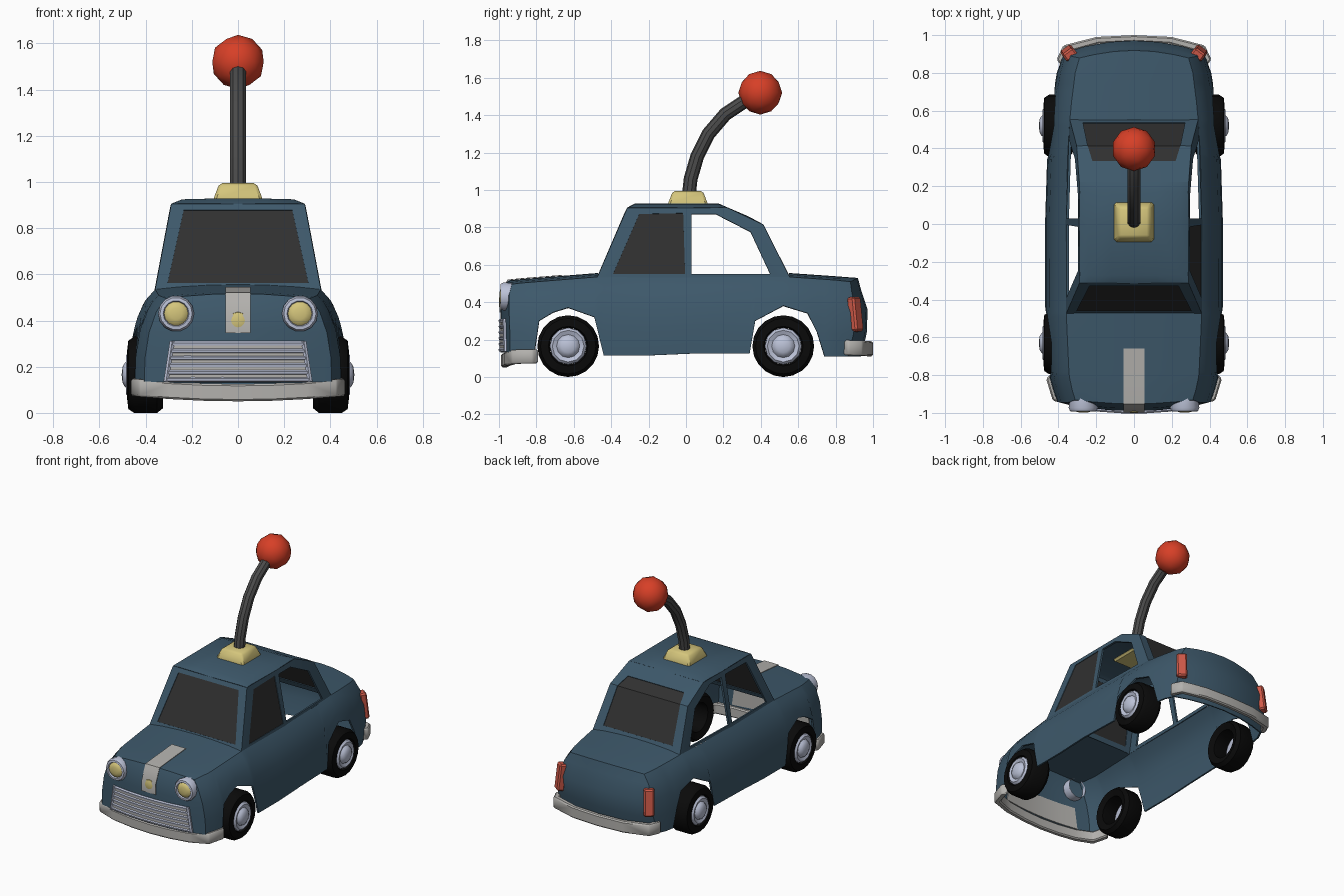
import bpy, bmesh, math
from mathutils import Matrix, Vector

if "Cube" in bpy.data.objects:
    bpy.data.objects.remove(bpy.data.objects["Cube"])


def material(name, color):
    m = bpy.data.materials.new(name)
    m.use_nodes = True
    m.diffuse_color = (*color, 1)
    m.node_tree.nodes["Principled BSDF"].inputs["Base Color"].default_value = (*color, 1)
    return m


blue = material("body blue", (.047, .098, .145))
dark = material("dark glass", (.03, .03, .03))
red = material("bright red", (.68, .05, .02))
coral = material("tail light red", (.62, .1, .065))
yellow = material("pale yellow", (.66, .56, .2))
grey = material("light grey", (.45, .44, .42))
chrome = material("cool chrome", (.5, .54, .68))
black = material("tyre black", (.003, .003, .003))
rubber = material("rod grey", (.07, .07, .07))
parts = []


def finish(name, bm, mat, mirror=False, thick=0, bevel=0):
    bmesh.ops.remove_doubles(bm, verts=bm.verts, dist=.0005)
    bmesh.ops.recalc_face_normals(bm, faces=bm.faces)
    me = bpy.data.meshes.new(name)
    bm.to_mesh(me)
    bm.free()
    ob = bpy.data.objects.new(name, me)
    bpy.context.collection.objects.link(ob)
    me.materials.append(mat)
    if mirror:
        ob.modifiers.new("Mirror", "MIRROR")
    if thick:
        s = ob.modifiers.new("Solidify", "SOLIDIFY")
        s.thickness, s.offset = thick, 0
    if bevel:
        ob.modifiers.new("Bevel", "BEVEL").width = bevel
    parts.append(ob)
    return ob


def grid(bm, rows, closed=False):
    vs = [[bm.verts.new(p) for p in r] for r in rows]
    for a, b in zip(vs, vs[1:]):
        for i in range(len(a) if closed else len(a) - 1):
            j = (i + 1) % len(a)
            bm.faces.new((a[i], a[j], b[j], b[i]))
    return vs


def lathe(name, profile, segs, mat, direction, place, closed=False):
    bm = bmesh.new()
    turn = Vector((0, 0, 1)).rotation_difference(Vector(direction)).to_matrix()
    pts = profile + profile[:1] if closed else profile
    grid(bm, [[turn @ Vector((max(r, .0001) * math.cos(k * math.tau / segs),
                              r * math.sin(k * math.tau / segs), h)) + Vector(place)
               for k in range(segs)] for r, h in pts], True)
    return finish(name, bm, mat)


def tube(name, path, radius, mat, segs=10):
    # Round rod swept along a path
    bm = bmesh.new()
    path = [Vector(p) for p in path]
    rows = []
    for i, p in enumerate(path):
        d = path[min(i + 1, len(path) - 1)] - path[max(i - 1, 0)]
        side = d.cross(Vector((.01, .3, 1) if abs(d.x) > abs(d.z) else (1, 0, 0))).normalized()
        other = d.cross(side).normalized()
        rows.append([p + radius * (side * math.cos(k * math.tau / segs) + other * math.sin(k * math.tau / segs))
                     for k in range(segs)])
    vs = grid(bm, rows, True)
    bm.faces.new(vs[0])
    bm.faces.new(vs[-1])
    return finish(name, bm, mat)


def table(pts, v):
    for (a, p), (b, q) in zip(pts, pts[1:]):
        if v <= b:
            return p + (q - p) * max(0, (v - a) / (b - a))
    return pts[-1][1]


# Body shape rules
BELT = .53
bottoms = [(-.95, .13), (-.88, .13), (-.81, .13), (-.785, .3), (-.71, .345), (-.63, .37), (-.49, .32),
           (-.44, .115), (-.2, .115), (.03, .125), (.34, .125), (.37, .3), (.52, .38), (.65, .34),
           (.7, .24), (.74, .11), (.8, .11)]
steps = (0, .3, .6, .85, 1)
across = (1, .72, .36, 0)


def wide(y):
    return table([(-.95, .87), (-.8, .96), (-.5, 1), (.2, 1), (.6, .94), (.85, .85), (.93, .8)], y)


def belt(y):
    return table([(-.97, .49), (-.47, BELT), (.55, BELT), (.91, .505)], y)


def side(y):
    lo, hi = table(bottoms, y), belt(y)
    pts = []
    for t in steps:
        z = lo + (hi - lo) * t
        pts.append((wide(y) * table([(.1, .465), (.3, .457), (.4, .435), (.48, .4), (BELT, .355)],
                                    z + BELT - hi), y, z))
    return pts


def top(pt):
    return [(pt[0] * f, pt[1], pt[2] + .02 * (1 - f * f)) for f in across]


def nose(x, z):
    return -.985 + .3 * x * x + .4 * max(0, z - .42)


def tail(x, z):
    return table([(.11, .93), (.2, .955), (.33, .975), (.51, .915)], z) - .5 * x * x


def cap(y, fn):
    rows = []
    for (x, _, z), t in zip(side(y), steps):
        pts = [(x * f, z + .02 * t * (1 - f * f)) for f in across]
        rows.append([(a, fn(a, b), b) for a, b in pts])
    return rows


# Body shell: sides, hood, trunk, nose and tail
bm = bmesh.new()
front, back = cap(-.95, nose), cap(.92, tail)
ys = sorted([y for y, _ in bottoms[1:]] + [-.47, .55])
grid(bm, [[r[0] for r in front]] + [side(y) for y in ys] + [[r[0] for r in back]])
grid(bm, [front[-1]] + [top(side(y)[-1]) for y in ys if y <= -.47])
grid(bm, [top(side(y)[-1]) for y in ys if y >= .55] + [back[-1]])
grid(bm, front)
grid(bm, back)
finish("body_shell", bm, blue, True, .012)


# Cabin: side frames, windscreen frame, rear frame and roof
def wall(y, z):
    return (table([(BELT, .355 * wide(y)), (.9, .285)], z), y, z)


def ring(bm, outer, inner, loop=True):
    grid(bm, [outer, inner], loop)


front_out = [(-.47, BELT), (-.31, .9), (.01, .9), (.01, BELT)]
front_in = [(-.39, .55), (-.25, .87), (-.015, .875), (-.005, .55)]
rear_out = [(.01, BELT), (.01, .9), (.22, .9), (.41, .81), (.55, BELT)]
rear_in = [(.03, .55), (.03, .87), (.16, .87), (.345, .775), (.45, .55)]
screen_in = [(0, -.457, .56), (.305, -.457, .56), (.235, -.322, .875), (0, -.322, .875)]
back_in = [(0, .53, .57), (.27, .53, .57), (.245, .41, .81), (.22, .33, .853), (0, .33, .853)]
bm = bmesh.new()
ring(bm, [wall(*p) for p in front_out], [wall(*p) for p in front_in])
ring(bm, [wall(*p) for p in rear_out], [wall(*p) for p in rear_in])
a, b = wall(-.47, BELT), wall(-.31, .9)
ring(bm, [(0, *a[1:]), a, b, (0, *b[1:])], screen_in, False)
a, b, c = wall(.55, BELT), wall(.41, .81), wall(.22, .9)
ring(bm, [(0, *a[1:]), a, b, c, (0, *c[1:])], back_in, False)
grid(bm, [[(x, y, .9 + rise * (x < .28) * (-.3 < y < .2)) for x, rise in
           ((.285, 0), (.24, .018), (.12, .021), (0, .022))] for y in (-.31, -.27, .01, .17, .22)])
finish("cabin_frame", bm, blue, True, .014)

# Glass
bm = bmesh.new()
grid(bm, [screen_in[:2], screen_in[:1:-1]])
finish("windscreen", bm, dark, True, .006)
bm = bmesh.new()
grid(bm, [back_in[:2], [(0, .41, .81), back_in[2]], back_in[:2:-1]])
finish("rear_window", bm, dark, True, .006)
bm = bmesh.new()
bm.faces.new([bm.verts.new(wall(*p)) for p in front_in])
finish("left_front_window", bm, dark, False, .006)


# Bumpers
def bumper(name, path, low, high, sag, inward):
    bm = bmesh.new()
    rows = []
    for x, y in path:
        lift = sag * (x / .45) ** 2
        xi, yi = x * .93, y + inward
        rows.append([(x, y, low + lift), (x, y, high + lift), (xi, yi, high + lift), (xi, yi, low + lift)])
    vs = grid(bm, rows, True)
    bm.faces.new(vs[0])
    finish(name, bm, grey, True, 0, .008)


bumper("front_bumper", [(.465, -.82), (.43, -.935), (.3, -.97), (.15, -.983), (0, -.988)], .05, .125, .022, .035)
bumper("rear_bumper", [(.41, .87), (.375, .945), (.2, .99), (0, 1)], .11, .19, .008, -.035)

# Grille: backing plate, slats and frame
bm = bmesh.new()
cols = [-1, -.6, -.2, .2, .6, 1]
grid(bm, [[(w * c, nose(w * c, z), z) for c in cols] for w, z in ((.305, .145), (.285, .3))])
finish("grille_plate", bm, grey, False, .024)
for k in range(6):
    z = .145 + k * .031
    w = .31 - k * .005
    tube("grille_bar", [(w * c, nose(w * c, z) - .008, z) for c in cols], .011, chrome, 6)
for s in (-1, 1):
    tube("grille_side", [(s * .312, nose(.31, 0) - .008, .135), (s * .285, nose(.285, 0) - .008, .31)], .012, chrome, 6)

# Hood stripe and badge
bm = bmesh.new()
line = [(y, belt(y) + .029) for y in (-.66, -.785, -.88)] + [(nose(0, .51) - .004, .519)]
line += [(nose(0, z) - .01, z) for z in (.49, .42, .345)]
grid(bm, [[(x, y, z) for x in (-.055, .055)] for y, z in line])
finish("hood_stripe", bm, grey, False, .004)
lathe("round_badge", [(.04, 0), (.036, .01), (.02, .015), (0, .015)], 12, yellow, (0, -1, 0), (0, -.985, .4))

# Lamps and wheels on both sides
for s in (-1, 1):
    lathe("headlight_rim", [(.07, -.06), (.078, .01), (.07, .028), (.056, .03), (.05, .015)], 14, chrome,
          (0, -1, 0), (s * .268, -.963, .43))
    lathe("headlight_lens", [(.056, .015), (.045, .028), (.025, .034), (0, .035)], 14, yellow,
          (0, -1, 0), (s * .268, -.963, .43))
    bm = bmesh.new()
    bmesh.ops.create_cube(bm, size=1, matrix=Matrix.Translation((s * .345, .905, .335))
                          @ Matrix.Rotation(-s * .65, 4, "Z") @ Matrix.Rotation(.12, 4, "X")
                          @ Matrix.Diagonal((.07, .05, .185, 1)))
    finish("tail_light", bm, coral, False, 0, .01)
    for y in (-.63, .52):
        place = (s * .4, y, .165)
        lathe("tyre", [(.1, -.06), (.145, -.075), (.165, -.05), (.165, .05), (.148, .075), (.106, .08), (.098, .06)],
              20, black, (s, 0, 0), place, True)
        lathe("hubcap", [(0, .03), (.1, .045), (.098, .072), (.085, .085), (.062, .075), (.052, .09),
                         (.035, .1), (0, .104)], 12, chrome, (s, 0, 0), place)

# Roof mount, bent rod and ball
bm = bmesh.new()
vs = grid(bm, [[(sx * w, .01 + sy * w, z) for sx, sy in ((-1, -1), (1, -1), (1, 1), (-1, 1))]
               for w, z in ((.105, .9), (.105, .93), (.08, .995))], True)
bm.faces.new(vs[0])
bm.faces.new(vs[-1])
finish("roof_mount", bm, yellow, False, 0, .012)
tube("bent_rod", [(0, .015, .97), (0, .025, 1.06), (0, .06, 1.18), (0, .12, 1.3), (0, .21, 1.405),
                  (0, .3, 1.465), (0, .38, 1.51)], .037, rubber)
bm = bmesh.new()
bmesh.ops.create_icosphere(bm, subdivisions=2, radius=.117, matrix=Matrix.Translation((0, .397, 1.52)))
finish("red_ball", bm, red)

# Apply modifiers and smooth gentle edges
bpy.ops.object.select_all(action="DESELECT")
for ob in parts:
    ob.select_set(True)
bpy.context.view_layer.objects.active = parts[0]
bpy.ops.object.convert(target="MESH")
bpy.ops.object.shade_smooth_by_angle(angle=math.radians(35))
